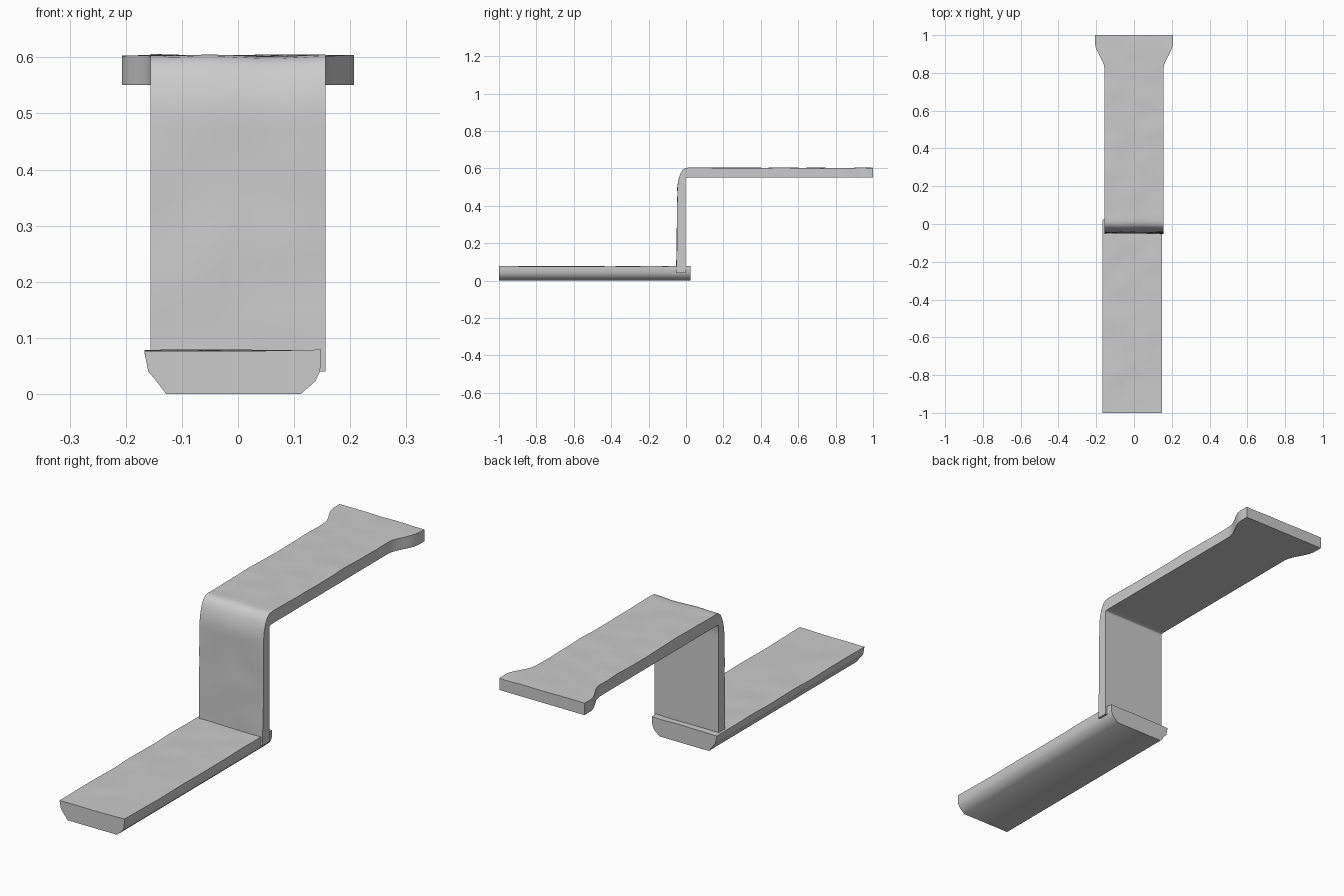
import bpy, bmesh, math
from mathutils import Vector, noise

if "Cube" in bpy.data.objects:
    bpy.data.objects.remove(bpy.data.objects["Cube"])


def wobble(x, y, z):
    # gentle unevenness of the upper surfaces
    return 0.0035 * noise.noise(Vector((x * 9, y * 9, z * 9 + 3.7)))


def loft(name, rings):
    bm = bmesh.new()
    loops = [[bm.verts.new(p) for p in ring] for ring in rings]
    n = len(loops[0])
    for a, b in zip(loops, loops[1:]):
        for i in range(n):
            j = (i + 1) % n
            bm.faces.new((a[i], a[j], b[j], b[i]))
    bm.faces.new(loops[0])
    bm.faces.new(loops[-1])
    bmesh.ops.recalc_face_normals(bm, faces=bm.faces)
    mesh = bpy.data.meshes.new(name)
    bm.to_mesh(mesh)
    bm.free()
    ob = bpy.data.objects.new(name, mesh)
    bpy.context.collection.objects.link(ob)
    bpy.context.view_layer.objects.active = ob
    ob.select_set(True)
    bpy.ops.object.shade_smooth_by_angle(angle=math.radians(45))
    ob.select_set(False)
    return ob


ACROSS = 12

# Lower plank: rounded underside, slightly uneven top
under = [(0.148, 0.06), (0.146, 0.04), (0.138, 0.023), (0.112, 0.0),
         (-0.128, 0.0), (-0.148, 0.026), (-0.16, 0.04), (-0.164, 0.06)]
rings = []
for k in range(42):
    y = -1 + 1.025 * k / 41
    ring = []
    for i in range(ACROSS + 1):
        x = -0.167 + 0.315 * i / ACROSS
        ring.append((x, y, 0.077 + wobble(x, y, 0)))
    ring += [(x, y, z) for x, z in under]
    rings.append(ring)
loft("lower_plank", rings)

# Riser and upper plank in one bent strip: (outer y, z), (inner y, z), outward direction
stations = []
for k in range(17):
    t = k / 16
    z = 0.04 + 0.46 * t
    stations.append(((-0.051 + 0.006 * t, z), (-0.004, z), (-1, 0)))
bend = [(-0.040, 0.535), (-0.031, 0.565), (-0.019, 0.588), (-0.004, 0.600)]
for k, p in enumerate(bend):
    a = math.radians(15 + 20 * k)
    inner = (0.004 - 0.008 * math.cos(a), 0.542 + 0.008 * math.sin(a))
    stations.append((p, inner, (-math.cos(a), math.sin(a))))
for k in range(45):
    y = 0.016 + 0.984 * k / 44
    stations.append(((y, 0.603), (y, 0.551), (0, 1)))


def half_width(y):
    # flared far end
    t = min(max((y - 0.82) / 0.14, 0), 1)
    return 0.156 + 0.051 * t * t * (3 - 2 * t)


rings = []
for (oy, oz), (iy, iz), (dy, dz) in stations:
    w = half_width(oy)
    ring = []
    for i in range(ACROSS + 1):
        x = -w + 2 * w * i / ACROSS
        d = wobble(x, oy, oz)
        ring.append((x, oy + dy * d, oz + dz * d))
    ring += [(w, iy, iz), (-w, iy, iz)]
    rings.append(ring)
loft("riser_and_upper_plank", rings)
